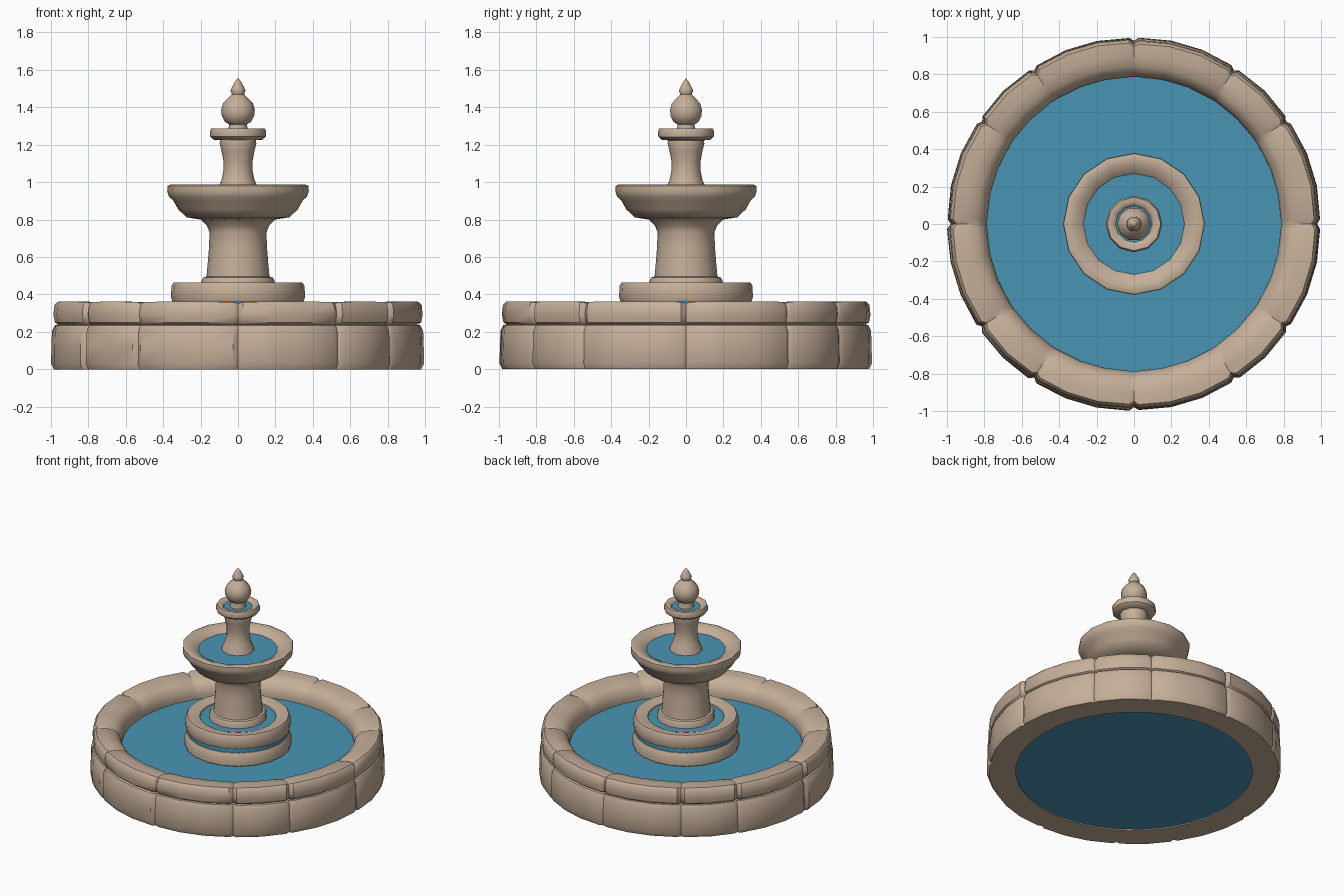
import bpy, bmesh, math, random

if "Cube" in bpy.data.objects:
    bpy.data.objects.remove(bpy.data.objects["Cube"])

random.seed(4)


def material(name, rgb):
    m = bpy.data.materials.new(name)
    m.diffuse_color = (*rgb, 1)
    m.use_nodes = True
    m.node_tree.nodes["Principled BSDF"].inputs["Base Color"].default_value = m.diffuse_color
    return m


STONE = material("sandstone", (0.56, 0.43, 0.32))
WATER = material("water blue", (0.065, 0.30, 0.46))


def finish(bm, name, mat, angle=40):
    bmesh.ops.remove_doubles(bm, verts=bm.verts, dist=1e-5)
    bmesh.ops.recalc_face_normals(bm, faces=bm.faces)
    me = bpy.data.meshes.new(name)
    bm.to_mesh(me)
    bm.free()
    me.materials.append(mat)
    ob = bpy.data.objects.new(name, me)
    bpy.context.collection.objects.link(ob)
    bpy.ops.object.select_all(action='DESELECT')
    ob.select_set(True)
    bpy.context.view_layer.objects.active = ob
    bpy.ops.object.shade_smooth_by_angle(angle=math.radians(angle))
    return ob


def spin(name, profile, angles, mat, closed=False, warp=None, angle=40):
    """Turn an (r, z) profile around z; warp(i, r, z) may shift a point."""
    bm = bmesh.new()
    rows = []
    for i, a in enumerate(angles):
        row = []
        for r, z in profile:
            if warp:
                r, z = warp(i, r, z)
            row.append(bm.verts.new((r * math.cos(a), r * math.sin(a), z)))
        rows.append(row)
    n, k = len(rows), len(profile)
    for i in range(n):
        p, q = rows[i], rows[(i + 1) % n]
        for j in range(k if closed else k - 1):
            bm.faces.new((p[j], q[j], q[(j + 1) % k], p[(j + 1) % k]))
    return finish(bm, name, mat, angle)


def even(n):
    return [2 * math.pi * i / n for i in range(n)]


# basin courses: stones separated by V-shaped joints
def stone_ring(name, profile, joints, wall):
    angles, depth, shift = [], [], []
    for i, a in enumerate(joints):
        b = joints[(i + 1) % len(joints)]
        b += 360 if b <= a else 0
        bump = random.uniform(-0.004, 0.003)
        steps = max(2, round((b - a - 3) / 10))
        angles.append(a)
        depth.append(0.022)
        shift.append(0)
        for s in range(steps + 1):
            angles.append(a + 1.5 + (b - a - 3) * s / steps)
            depth.append(0.004 if s in (0, steps) else 0)
            shift.append(bump)

    def warp(i, r, z):
        if r > wall:
            r -= depth[i] - shift[i]
            if r > 1:
                r = 1.0
        if z > 0.3:
            z -= depth[i] * 0.5
        return r, z
    return spin(name, profile, [math.radians(a) for a in angles], STONE, True, warp)


quarter = [0, 34, 57]
joints = sorted(q + 90 * k if k % 2 == 0 else 90 * k + (90 - q if q else 0)
                for k in range(4) for q in quarter)
stone_ring("basin_lower_course",
           [(0.80, 0.0), (0.985, 0.0), (1.0, 0.03), (0.998, 0.12), (0.995, 0.205),
            (0.98, 0.235), (0.955, 0.24), (0.80, 0.24)], joints, 0.9)
stone_ring("basin_upper_course",
           [(0.79, 0.20), (0.955, 0.232), (0.98, 0.25), (0.988, 0.29), (0.983, 0.345),
            (0.968, 0.362), (0.90, 0.362), (0.84, 0.35), (0.80, 0.315), (0.785, 0.26)],
           joints, 0.9)

# basin water body, closed underneath
spin("basin_water", [(0, 0.235), (0.80, 0.23), (0.81, 0.008), (0, 0.008)], even(36), WATER)

# plinth standing in the basin, with a thin water band and a small pool on top
spin("plinth_base", [(0.33, 0.22), (0.36, 0.24), (0.362, 0.30), (0.345, 0.33), (0.30, 0.335)],
     even(20), STONE)
spin("plinth_water_band", [(0.34, 0.325), (0.34, 0.368)], even(20), WATER)
spin("plinth_ring",
     [(0.32, 0.36), (0.35, 0.362), (0.358, 0.385), (0.355, 0.445), (0.345, 0.463),
      (0.30, 0.463), (0.26, 0.45), (0.245, 0.42)], even(20), STONE)
spin("plinth_water", [(0.27, 0.443), (0, 0.443)], even(20), WATER)

# main column and large bowl
spin("main_column",
     [(0.195, 0.42), (0.195, 0.475), (0.185, 0.49), (0.168, 0.495), (0.163, 0.55),
      (0.155, 0.65), (0.152, 0.73), (0.165, 0.765), (0.20, 0.80), (0.23, 0.825)],
     even(16), STONE)
spin("large_bowl",
     [(0.0, 0.80), (0.20, 0.80), (0.275, 0.812), (0.32, 0.855), (0.345, 0.90), (0.368, 0.922),
      (0.378, 0.95), (0.376, 0.98), (0.36, 0.987), (0.32, 0.978), (0.275, 0.955),
      (0.25, 0.92)], even(16), STONE)
spin("large_bowl_water", [(0.285, 0.948), (0, 0.948)], even(16), WATER)

# upper column and small dish
spin("upper_column",
     [(0.115, 0.93), (0.105, 0.975), (0.088, 1.01), (0.078, 1.06), (0.077, 1.11),
      (0.088, 1.165), (0.098, 1.205), (0.095, 1.225), (0.0, 1.235)], even(12), STONE)
spin("small_dish",
     [(0.08, 1.222), (0.13, 1.226), (0.148, 1.242), (0.151, 1.268), (0.143, 1.286),
      (0.12, 1.286), (0.10, 1.275), (0.09, 1.25)], even(12), STONE)
spin("small_dish_water", [(0.105, 1.269), (0, 1.269)], even(12), WATER)

# finial: bulb and pointed tip
spin("finial",
     [(0.058, 1.255), (0.05, 1.29), (0.048, 1.308), (0.07, 1.322), (0.086, 1.352),
      (0.09, 1.385), (0.08, 1.42), (0.052, 1.45), (0.032, 1.468), (0.04, 1.487),
      (0.034, 1.503), (0.015, 1.537), (0.0, 1.556)], even(10), STONE, angle=45)
